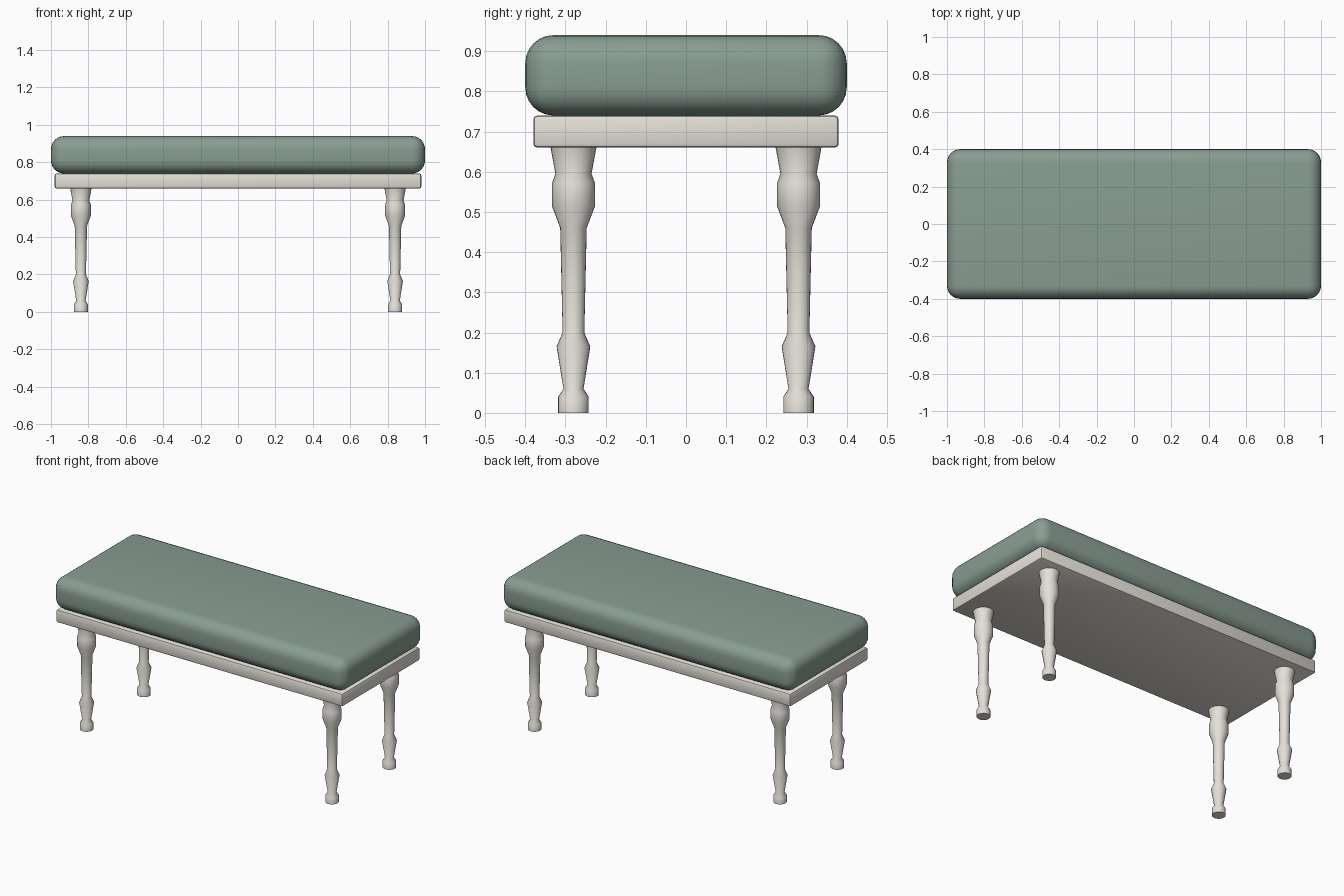
import bpy, math

if "Cube" in bpy.data.objects:
    bpy.data.objects.remove(bpy.data.objects["Cube"])


def smooth(obj, angle):
    bpy.ops.object.select_all(action='DESELECT')
    obj.select_set(True)
    bpy.context.view_layer.objects.active = obj
    bpy.ops.object.shade_smooth_by_angle(angle=math.radians(angle))


def material(name, color):
    mat = bpy.data.materials.new(name)
    mat.diffuse_color = color
    mat.use_nodes = True
    mat.node_tree.nodes["Principled BSDF"].inputs["Base Color"].default_value = mat.diffuse_color
    return mat


def rounded_box(name, size, z, radius, segments, mat):
    bpy.ops.mesh.primitive_cube_add(size=1, location=(0, 0, z))
    obj = bpy.context.object
    obj.name = name
    obj.scale = size
    bpy.ops.object.transform_apply(location=False, rotation=False, scale=True)
    bev = obj.modifiers.new("bevel", 'BEVEL')
    bev.width, bev.segments = radius, segments
    bpy.ops.object.modifier_apply(modifier=bev.name)
    obj.data.materials.append(mat)
    smooth(obj, 40)
    return obj


def lathe_mesh(name, profile, sides):
    verts = [(r * math.cos(2 * math.pi * i / sides),
              r * math.sin(2 * math.pi * i / sides), z)
             for r, z in profile for i in range(sides)]
    faces = [(k * sides + i, k * sides + (i + 1) % sides,
              (k + 1) * sides + (i + 1) % sides, (k + 1) * sides + i)
             for k in range(len(profile) - 1) for i in range(sides)]
    faces.append(tuple(reversed(range(sides))))
    faces.append(tuple(range(len(verts) - sides, len(verts))))
    mesh = bpy.data.meshes.new(name)
    mesh.from_pydata(verts, [], faces)
    return mesh


fabric = material("green_fabric", (0.25, 0.34, 0.29, 1))
paint = material("cream_paint", (0.78, 0.75, 0.69, 1))

# Padded seat and the board under it
rounded_box("cushion", (2.0, 0.8, 0.2), 0.84, 0.07, 6, fabric)
rounded_box("seat_frame", (1.96, 0.76, 0.08), 0.70, 0.01, 2, paint)

# Turned leg: (radius, height) from foot to top
profile = [(0.038, 0), (0.038, 0.04), (0.025, 0.06), (0.042, 0.165),
           (0.027, 0.20), (0.033, 0.46), (0.053, 0.513), (0.053, 0.573),
           (0.045, 0.595), (0.057, 0.66)]
leg = lathe_mesh("turned_leg", profile, 24)
leg.materials.append(paint)

# Four legs
for side, sx in (("left", -1), ("right", 1)):
    for end, sy in (("front", -1), ("back", 1)):
        obj = bpy.data.objects.new(f"{end}_{side}_leg", leg.copy())
        obj.location = (0.84 * sx, 0.28 * sy, 0)
        bpy.context.collection.objects.link(obj)
        smooth(obj, 50)
